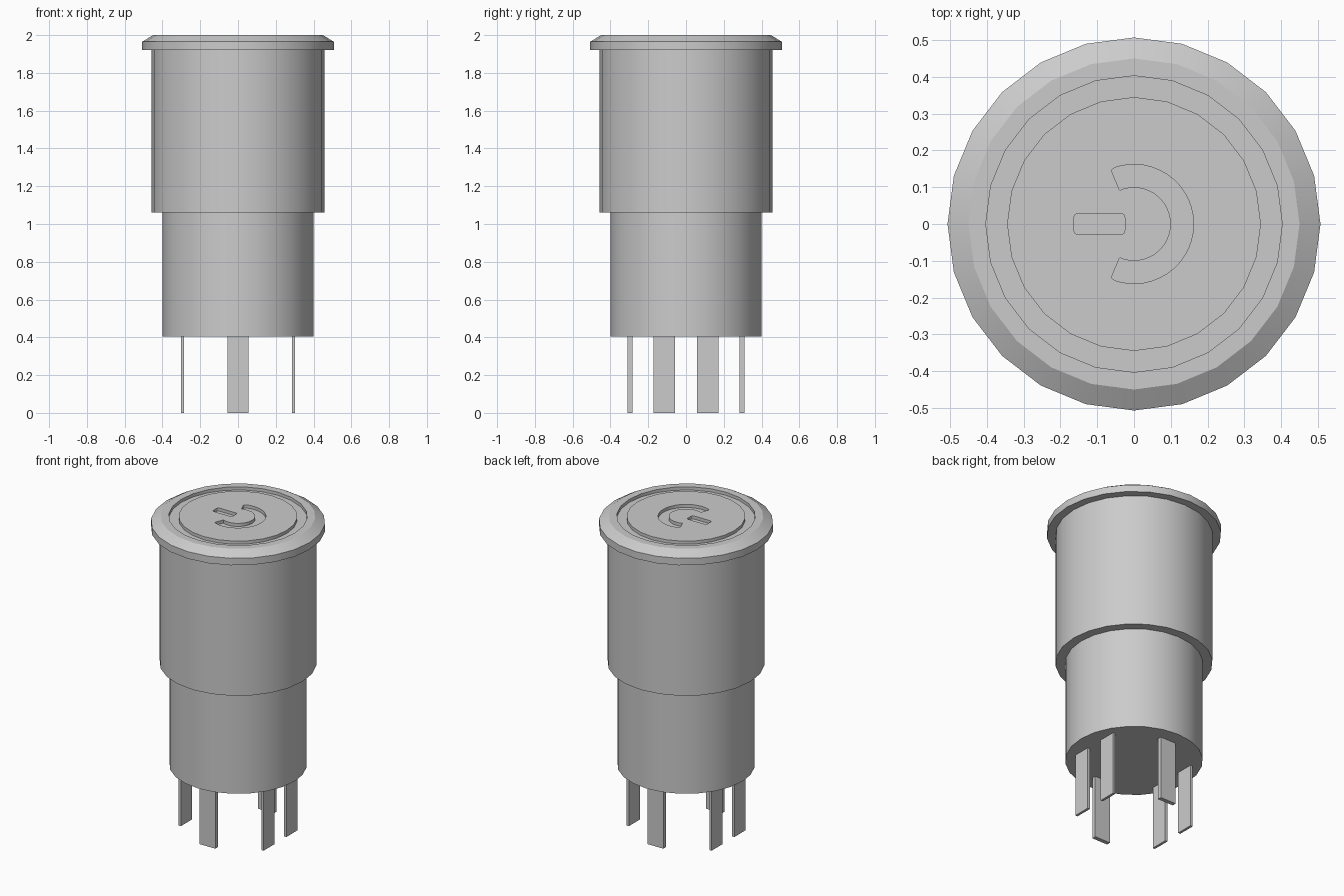
import bpy, bmesh, math
from mathutils import Vector

SIDES = 24
cube = bpy.data.objects.get("Cube")
if cube:
    bpy.data.objects.remove(cube, do_unlink=True)

# One plain grey for everything
grey = bpy.data.materials.new("plain grey")
grey.use_nodes = True
GREY = (0.6, 0.6, 0.6, 1)
grey.diffuse_color = GREY
grey.node_tree.nodes["Principled BSDF"].inputs["Base Color"].default_value = GREY


def finish(name, bm, smooth=False):
    bmesh.ops.recalc_face_normals(bm, faces=bm.faces)
    mesh = bpy.data.meshes.new(name)
    bm.to_mesh(mesh)
    bm.free()
    mesh.materials.append(grey)
    obj = bpy.data.objects.new(name, mesh)
    bpy.context.collection.objects.link(obj)
    if smooth:
        bpy.ops.object.select_all(action="DESELECT")
        obj.select_set(True)
        bpy.context.view_layer.objects.active = obj
        bpy.ops.object.shade_smooth_by_angle(angle=math.radians(30))
    return obj


def lathe(name, profile):
    """Revolve (radius, z) points; the open ends are capped with flat discs."""
    bm = bmesh.new()
    rings = [[bm.verts.new((r * math.cos(math.tau * i / SIDES),
                            r * math.sin(math.tau * i / SIDES), z))
              for i in range(SIDES)] for r, z in profile]
    for low, high in zip(rings, rings[1:]):
        for i in range(SIDES):
            j = (i + 1) % SIDES
            bm.faces.new((low[i], low[j], high[j], high[i]))
    bm.faces.new(rings[0])
    bm.faces.new(rings[-1])
    return finish(name, bm, True)


def rounded(points, corners, radius):
    """Replace the listed corners of an outline with short arcs."""
    out = []
    for i, p in enumerate(points):
        p = Vector(p)
        if i not in corners:
            out.append(p)
            continue
        a = p + (Vector(points[i - 1]) - p).normalized() * radius
        b = p + (Vector(points[(i + 1) % len(points)]) - p).normalized() * radius
        for k in range(5):
            t = k / 4
            out.append(a * (1 - t) ** 2 + p * 2 * t * (1 - t) + b * t * t)
    return out


def prism(name, outline, bottom, top):
    bm = bmesh.new()
    base = bm.faces.new([bm.verts.new((p[0], p[1], bottom)) for p in outline])
    side = bmesh.ops.extrude_face_region(bm, geom=[base])["geom"]
    moved = [g for g in side if isinstance(g, bmesh.types.BMVert)]
    bmesh.ops.translate(bm, verts=moved, vec=(0, 0, top - bottom))
    return finish(name, bm)


def box_outline(cx, cy, w, d):
    return [(cx + sx * w / 2, cy + sy * d / 2)
            for sx, sy in ((-1, -1), (1, -1), (1, 1), (-1, 1))]


# Stepped housing with a chamfered bezel and a ring groove around the button
lathe("housing", [(0.40, 0.405), (0.40, 1.06), (0.457, 1.06), (0.457, 1.92),
                  (0.507, 1.92), (0.507, 1.965), (0.45, 2.0), (0.403, 2.0),
                  (0.403, 1.98), (0.345, 1.98), (0.345, 2.0)])
housing = bpy.data.objects["housing"]

# Power symbol engraved in the button
span, steps = math.radians(113), 28
angles = [-span + 2 * span * i / steps for i in range(steps + 1)]
arc = [(0.162 * math.cos(a), 0.162 * math.sin(a)) for a in angles]
arc += [(0.1 * math.cos(a), 0.1 * math.sin(a)) for a in reversed(angles)]
arc = rounded(arc, {0, steps}, 0.012)
bar = rounded(box_outline(-0.094, 0, 0.138, 0.057), {0, 1, 2, 3}, 0.012)
for name, outline in (("symbol_arc_cutter", arc), ("symbol_bar_cutter", bar)):
    cutter = prism(name, outline, 1.98, 2.05)
    cutter.hide_render = True
    cutter.hide_set(True)
    cut = housing.modifiers.new(name, "BOOLEAN")
    cut.operation = "DIFFERENCE"
    cut.solver = "EXACT"
    cut.object = cutter

# Six flat contact pins
for side, label in ((-1, "right"), (1, "left")):
    for y, end in ((-0.115, "front"), (0.115, "back")):
        prism(f"{end}_{label}_pin", box_outline(side * 0.294, y, 0.016, 0.112), 0, 0.41)
for y, end in ((-0.297, "front"), (0.297, "back")):
    prism(f"{end}_middle_pin", box_outline(0, y, 0.112, 0.026), 0, 0.41)
